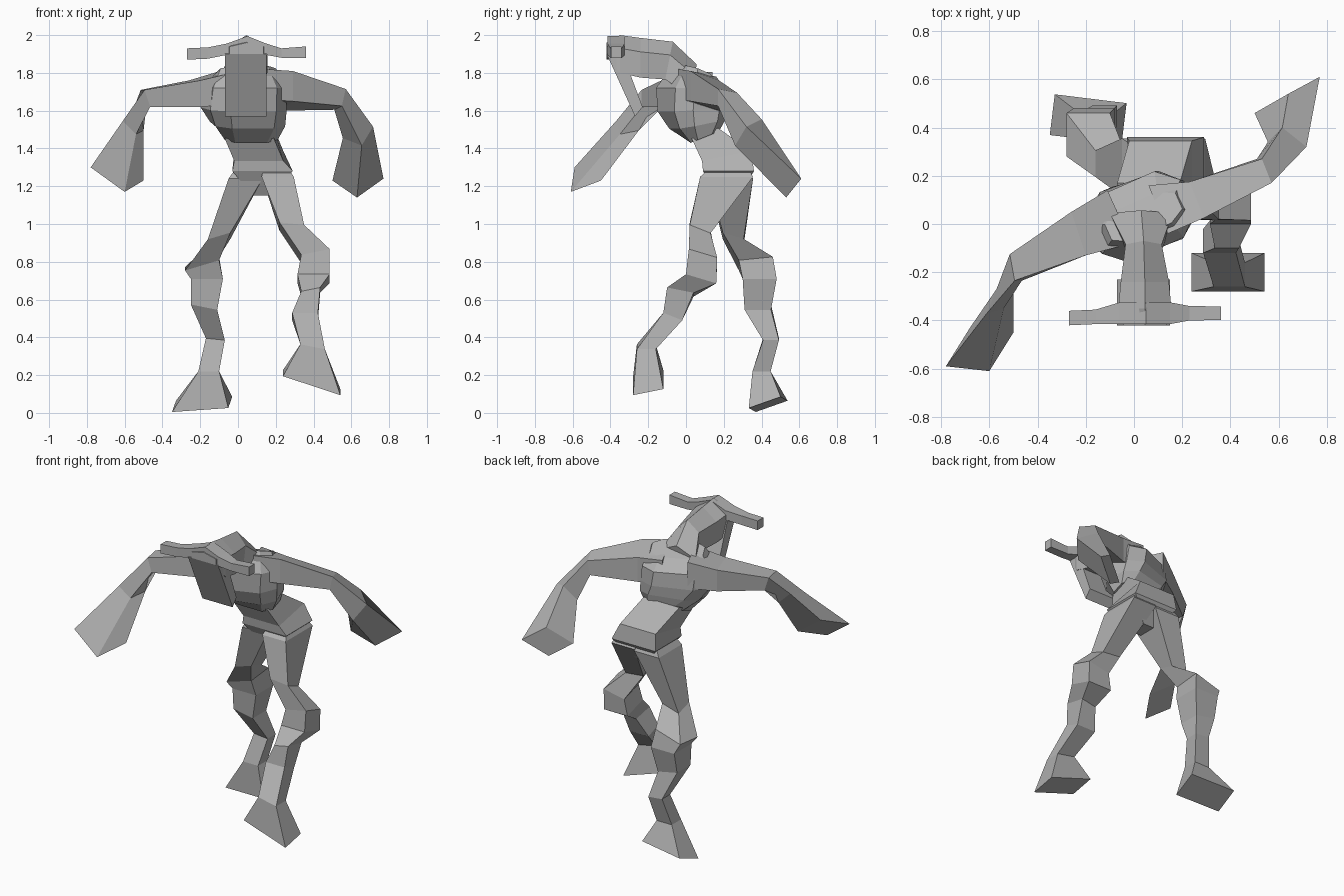
import bpy
import bmesh
from math import sin, cos, radians
from mathutils import Vector

default_cube = bpy.data.objects.get("Cube")
if default_cube:
    bpy.data.objects.remove(default_cube, do_unlink=True)

# One plain grey for the whole figure
grey = bpy.data.materials.new("clay grey")
grey.use_nodes = True
grey.diffuse_color = (.44, .44, .44, 1)
grey.node_tree.nodes["Principled BSDF"].inputs["Base Color"].default_value = grey.diffuse_color

# Cross-section profiles, as factors of the two half axes of a section
SQUARE = [(-1, -1), (1, -1), (1, 1), (-1, 1)]
RIDGED = [(-1, -1), (-1, 1), (.3, 1), (1, 0), (.3, -1)]
CHAMFERED = [(-1, -.5), (-.6, -1), (.6, -1), (1, -.5),
             (1, .5), (.6, 1), (-.6, 1), (-1, .5)]


def loft(name, sections, profile=SQUARE):
    """Skin a closed flat-faced shape over sections of (centre, half axis, half axis)."""
    bm = bmesh.new()
    rings = []
    for centre, first, second in sections:
        centre, first, second = Vector(centre), Vector(first), Vector(second)
        rings.append([bm.verts.new(centre + first * u + second * v) for u, v in profile])
    count = len(profile)
    for lower, upper in zip(rings, rings[1:]):
        for i in range(count):
            j = (i + 1) % count
            bm.faces.new((lower[i], lower[j], upper[j], upper[i]))
    bm.faces.new(rings[0])
    bm.faces.new(rings[-1])
    bmesh.ops.recalc_face_normals(bm, faces=bm.faces)
    mesh = bpy.data.meshes.new(name)
    bm.to_mesh(mesh)
    bm.free()
    mesh.materials.append(grey)
    part = bpy.data.objects.new(name, mesh)
    bpy.context.collection.objects.link(part)
    return part


def level(x, y, z, width, depth, slope_x=0, slope_y=0, yaw=0):
    """Nearly horizontal section, tilted by slopes and turned about z."""
    turn = radians(yaw)
    across = (width * cos(turn), width * sin(turn), slope_x * width)
    along = (-depth * sin(turn), depth * cos(turn), slope_y * depth)
    return (x, y, z), across, along


def upright(x, y, z, height, width, lean=0):
    """Section facing the front, with its height axis leaning in y."""
    return (x, y, z), (0, lean * height, height), (width, 0, 0)


def sideways(x, y, z, height, depth):
    """Section facing along x."""
    return (x, y, z), (0, 0, height), (0, depth, 0)


# Torso, leaning forward from the waist and twisted at the shoulders
loft("torso", [
    level(.07, .1, 1.46, .14, .075, 0, .4),
    level(.05, .06, 1.53, .19, .125, 0, .2, 14),
    level(.03, .035, 1.61, .215, .15, 0, .1, 20),
    level(.03, .03, 1.72, .21, .15, 0, 0, 24),
    level(.04, .03, 1.81, .16, .07, 0, -.4, 24),
], CHAMFERED)

# Pelvis, sloping up and forward into the waist
loft("pelvis", [
    level(.12, .22, 1.15, .04, .06),
    level(.13, .225, 1.28, .16, .135),
    level(.11, .215, 1.36, .13, .13, 0, .2),
    level(.06, .1, 1.48, .13, .07, 0, .4),
])

# Legs, the left one stepping forward
loft("left_leg", [
    level(.2, .23, 1.31, .06, .09),
    level(.21, .215, 1.25, .085, .14),
    level(.285, .075, .98, .065, .055, -.1, -.4),
    level(.41, .09, .83, .075, .075, .2, -.3),
    level(.4, .08, .71, .085, .08, 0, -.3),
    level(.385, -.03, .64, .05, .07, .2, -.2),
    level(.355, -.07, .51, .068, .05, 0, -.4),
    level(.395, -.21, .35, .065, .05, -.2, 0),
    level(.39, -.2, .16, .152, .08, -.33, .2),
])

loft("right_leg", [
    level(.06, .23, 1.31, .06, .09),
    level(.04, .235, 1.24, .09, .12),
    level(-.1, .25, .92, .06, .055, .3, -.3),
    level(-.19, .37, .79, .09, .09, .3, .1),
    level(-.165, .39, .71, .085, .09),
    level(-.18, .38, .56, .07, .07, -.2, 0),
    level(-.12, .45, .39, .05, .042, -.1, 0),
    level(-.155, .4, .22, .055, .048),
    level(-.19, .435, .045, .15, .085, .07, .35, -7),
])

# Arms ending in flared stumps, the right one reaching forward
loft("right_arm", [
    ((-.06, .03, 1.72), (0, 0, .085), (-.05, .11, 0)),
    ((-.23, -.04, 1.69), (0, 0, .07), (-.03, .09, 0)),
    ((-.49, -.18, 1.665), (-.015, 0, .045), (-.01, .055, 0)),
    ((-.555, -.31, 1.52), (-.035, -.01, .035), (.02, .05, .01)),
    ((-.64, -.52, 1.265), (-.09, .01, .065), (.05, .08, .03)),
])

loft("left_arm", [
    ((.1, .06, 1.72), (0, 0, .08), (.04, -.1, .02)),
    ((.26, .1, 1.705), (0, 0, .08), (.03, -.075, .025)),
    ((.54, .22, 1.66), (.01, 0, .045), (.02, -.05, .01)),
    ((.635, .33, 1.485), (.03, .03, .05), (.05, -.04, -.02)),
    ((.635, .535, 1.235), (.07, .04, .05), (.065, .035, -.045)),
])

# Neck and ridged head reaching forward
loft("head", [
    upright(.03, .04, 1.76, .085, .13, .2),
    upright(.04, -.09, 1.865, .1, .075, .2),
    upright(.045, -.24, 1.88, .105, .1),
    upright(.045, -.35, 1.9, .1, .11),
    upright(.045, -.42, 1.93, .03, .09),
], RIDGED)

# Long flat face hanging from the brow
loft("face_plate", [
    ((.04, -.385, 1.92), (.11, 0, 0), (0, .035, .02)),
    ((.04, -.25, 1.595), (.11, 0, 0), (0, .02, .025)),
])

# Crown with a straight horn on each side
loft("horns", [
    sideways(-.27, -.39, 1.9, .03, .03),
    sideways(-.16, -.385, 1.905, .03, .03),
    sideways(-.06, -.37, 1.925, .03, .045),
    sideways(.05, -.37, 1.95, .045, .045),
    sideways(.15, -.37, 1.925, .03, .045),
    sideways(.23, -.37, 1.905, .025, .03),
    sideways(.36, -.37, 1.91, .03, .028),
])
